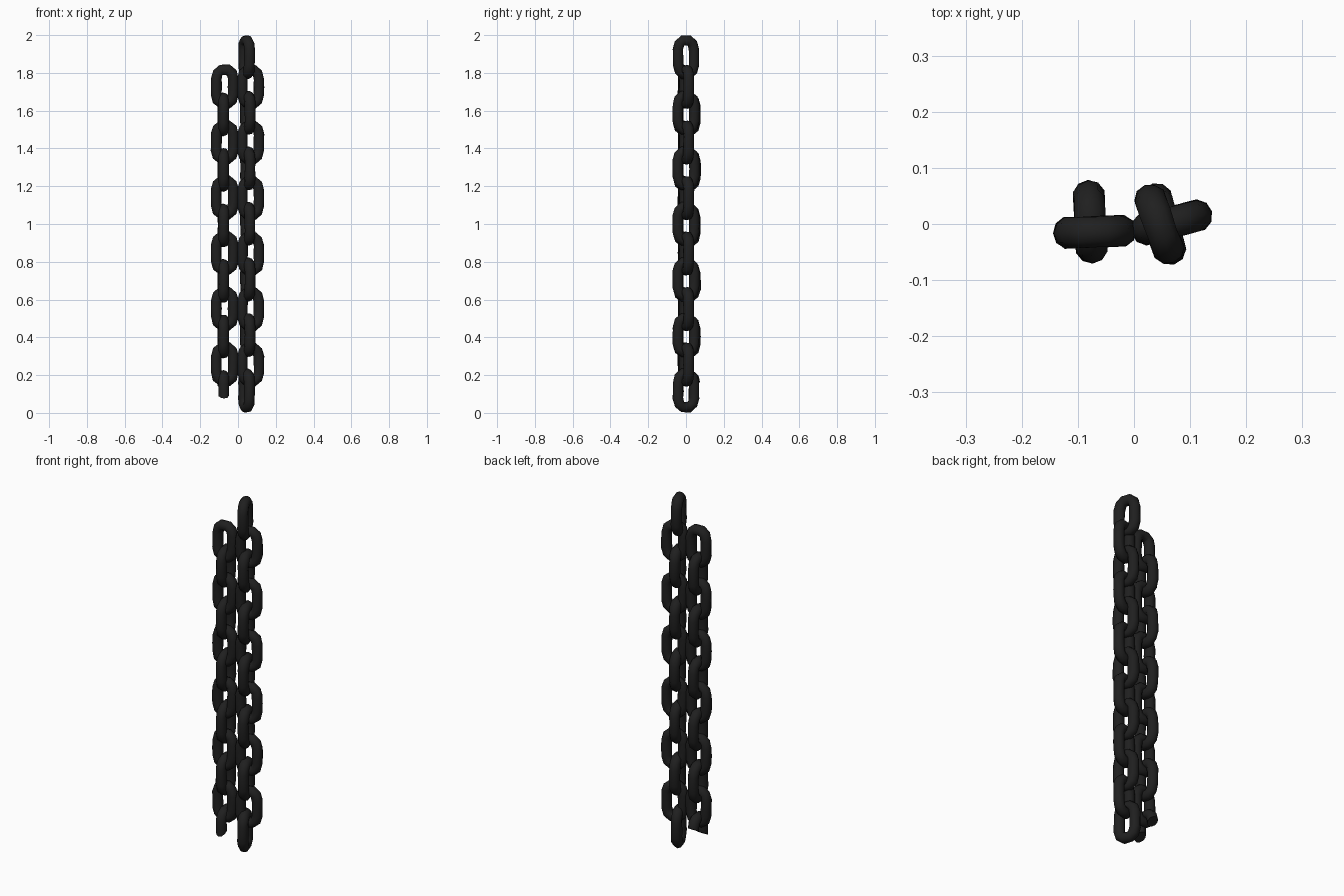
import bpy, bmesh, math, random
from mathutils import Matrix, Vector

cube = bpy.data.objects.get("Cube")
if cube:
    bpy.data.objects.remove(cube, do_unlink=True)

random.seed(4)
iron = bpy.data.materials.new("dark_iron")
iron.use_nodes = True
colour = (0.014, 0.014, 0.014, 1)
iron.diffuse_color = colour
bsdf = iron.node_tree.nodes["Principled BSDF"]
bsdf.inputs["Base Color"].default_value = colour
bsdf.inputs["Roughness"].default_value = 0.8

TUBE = 0.0285
SIDES = 10
PITCH = 0.294
TOP = 1.8825

# Quarter of the link's centre line, mirrored into a closed loop
quarter = [(0.045, 0.0), (0.045, 0.042), (0.037, 0.072), (0.018, 0.088)]
upper = quarter + [(-x, z) for x, z in reversed(quarter)]
path = upper + [(-x, -z) for x, z in upper[1:-1]]


def make_link(name, x, y, z, turn, cut=None):
    """Sweep a round bar along the link path, then turn it about z."""
    bm = bmesh.new()
    rings = []
    n = len(path)
    for i, (px, pz) in enumerate(path):
        a, b = path[i - 1], path[(i + 1) % n]
        tangent = Vector((b[0] - a[0], 0, b[1] - a[1])).normalized()
        out = Vector((tangent.z, 0, -tangent.x))
        ring = []
        for s in range(SIDES):
            t = math.tau * s / SIDES
            r = TUBE + random.uniform(-0.0015, 0.0015)
            p = Vector((px, 0, pz)) + out * r * math.cos(t)
            ring.append(bm.verts.new(p + Vector((0, r * math.sin(t), 0))))
        rings.append(ring)
    for i in range(n):
        r0, r1 = rings[i], rings[(i + 1) % n]
        for s in range(SIDES):
            k = (s + 1) % SIDES
            bm.faces.new((r0[s], r0[k], r1[k], r1[s]))
    bmesh.ops.recalc_face_normals(bm, faces=bm.faces[:])
    # Broken link: slice off the lower part and cap the stumps
    if cut:
        geom = bm.verts[:] + bm.edges[:] + bm.faces[:]
        res = bmesh.ops.bisect_plane(bm, geom=geom, plane_co=(0, 0, cut[0]),
                                     plane_no=(cut[1], 0, -1), clear_outer=True)
        edges = [e for e in res["geom_cut"] if isinstance(e, bmesh.types.BMEdge)]
        bmesh.ops.holes_fill(bm, edges=edges, sides=0)
    bm.transform(Matrix.Rotation(math.radians(turn), 4, "Z"))
    mesh = bpy.data.meshes.new(name)
    bm.to_mesh(mesh)
    bm.free()
    mesh.materials.append(iron)
    obj = bpy.data.objects.new(name, mesh)
    obj.location = (x, y, z)
    bpy.context.collection.objects.link(obj)
    bpy.ops.object.select_all(action="DESELECT")
    obj.select_set(True)
    bpy.context.view_layer.objects.active = obj
    bpy.ops.object.shade_smooth_by_angle(angle=math.radians(50))


# Long chain: edge-on links, the end ones turned a little further
for i in range(7):
    end = i in (0, 6)
    make_link(f"long_chain_edge_link_{i}", 0.045 if end else 0.052, 0,
              TOP - i * PITCH, 110 if end else 105)

# Long chain: wide links between them
for i in range(6):
    make_link(f"long_chain_wide_link_{i}", 0.067, 0.003,
              TOP - (i + 0.5) * PITCH - 0.01, 15)

# Short chain: wide links, edge links below, the last one broken
for i in range(6):
    z = TOP - (i + 0.5) * PITCH - 0.008
    make_link(f"short_chain_wide_link_{i}", -0.07, -0.014, z, 2)
    make_link(f"short_chain_edge_link_{i}", -0.078, 0.004, z - PITCH / 2, 93,
              cut=(0.01, 0.6) if i == 5 else None)
